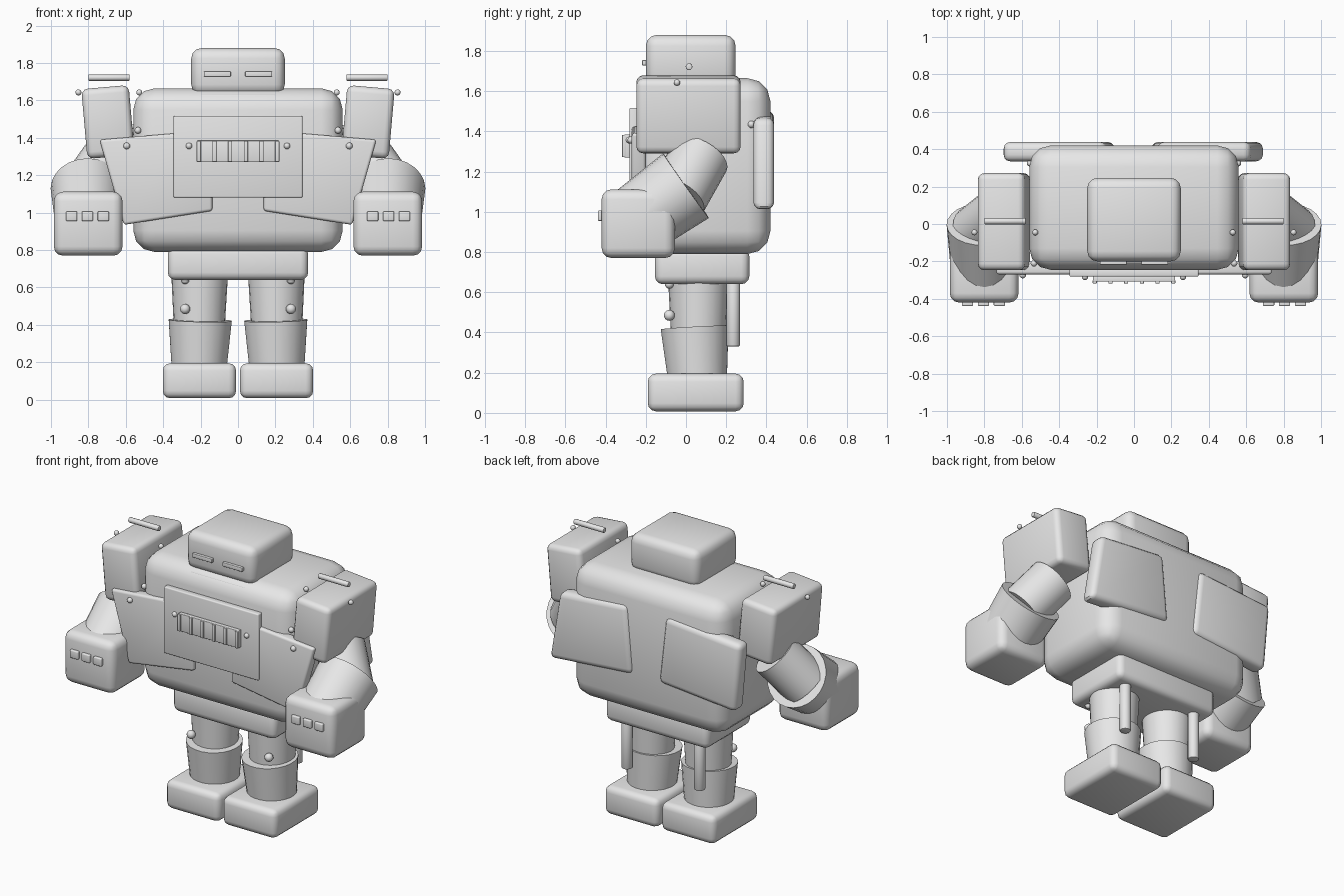
import bpy, bmesh, math
from mathutils import Vector, Matrix

if "Cube" in bpy.data.objects:
    bpy.data.objects.remove(bpy.data.objects["Cube"])

grey = bpy.data.materials.new("plain_grey")
grey.diffuse_color = (0.8, 0.8, 0.8, 1)
grey.use_nodes = True
grey.node_tree.nodes["Principled BSDF"].inputs["Base Color"].default_value = grey.diffuse_color
SIDES = (("left", -1), ("right", 1))


def finish(name, bm, bevel=0.0, segments=3):
    """Bevel the sharp edges, then turn the mesh into a smooth shaded object."""
    bmesh.ops.recalc_face_normals(bm, faces=bm.faces)
    if bevel:
        edges = [e for e in bm.edges if e.calc_face_angle(0) > 0.7]
        bmesh.ops.bevel(bm, geom=edges, offset=bevel, segments=segments,
                        profile=0.5, affect='EDGES', clamp_overlap=True)
    mesh = bpy.data.meshes.new(name)
    bm.to_mesh(mesh)
    bm.free()
    mesh.materials.append(grey)
    ob = bpy.data.objects.new(name, mesh)
    bpy.context.collection.objects.link(ob)
    bpy.ops.object.select_all(action='DESELECT')
    ob.select_set(True)
    bpy.context.view_layer.objects.active = ob
    bpy.ops.object.shade_smooth_by_angle(angle=math.radians(35))
    return ob


def box(name, lo, hi, bevel=0.0, tilt=0.0, segments=3):
    lo, hi = Vector(lo), Vector(hi)
    bm = bmesh.new()
    bmesh.ops.create_cube(bm, size=1)
    size = hi - lo
    mat = (Matrix.Translation((lo + hi) / 2) @ Matrix.Rotation(tilt, 4, 'Y')
           @ Matrix.Diagonal((*size, 1)))
    bm.transform(mat)
    return finish(name, bm, bevel, segments)


def mirror_box(name, lo, hi, bevel=0.0, tilt=0.0):
    """Box given for the +x side, built on both sides."""
    for side, s in SIDES:
        xs = sorted((s * lo[0], s * hi[0]))
        box(f"{side}_{name}", (xs[0], lo[1], lo[2]), (xs[1], hi[1], hi[2]), bevel, s * tilt)


def tube(name, a, b, r1, r2, bevel=0.0, sides=24):
    a, b = Vector(a), Vector(b)
    bm = bmesh.new()
    bmesh.ops.create_cone(bm, cap_ends=True, segments=sides, radius1=r1,
                          radius2=r2, depth=(b - a).length)
    rot = (b - a).to_track_quat('Z', 'Y').to_matrix().to_4x4()
    bm.transform(Matrix.Translation((a + b) / 2) @ rot)
    return finish(name, bm, bevel, 2)


def mirror_tube(name, a, b, r1, r2, bevel=0.0, sides=24):
    for side, s in SIDES:
        tube(f"{side}_{name}", (s * a[0], *a[1:]), (s * b[0], *b[1:]), r1, r2, bevel, sides)


def bolts(name, x, y, z, r):
    for side, s in SIDES:
        bm = bmesh.new()
        bmesh.ops.create_uvsphere(bm, u_segments=12, v_segments=8, radius=r)
        bm.transform(Matrix.Translation((s * x, y, z)))
        finish(f"{side}_{name}", bm)


def plate(name, outline, y0, y1, bevel):
    """Outline in x and z, extruded from y0 to y1."""
    bm = bmesh.new()
    face = bm.faces.new([bm.verts.new((x, y0, z)) for x, z in outline])
    new = bmesh.ops.extrude_face_region(bm, geom=[face])["geom"]
    for v in new:
        if isinstance(v, bmesh.types.BMVert):
            v.co.y = y1
    return finish(name, bm, bevel)


# Torso, pelvis, head
box("torso", (-0.56, -0.245, 0.79), (0.56, 0.42, 1.665), 0.115)
box("pelvis", (-0.375, -0.155, 0.64), (0.375, 0.315, 0.82), 0.04)
box("head", (-0.25, -0.20, 1.63), (0.25, 0.247, 1.88), 0.055)
box("collar", (-0.2, -0.212, 1.60), (0.2, 0.2, 1.632), 0.008)
mirror_box("eye", (0.038, -0.218, 1.728), (0.182, -0.19, 1.755), 0.004)

# Chest panels on both sides and the centre plate
for side, s in SIDES:
    pts = [(-0.74, 1.39), (-0.33, 1.425), (-0.14, 1.40), (-0.137, 1.01), (-0.61, 0.935)]
    plate(f"{side}_chest_panel", [(-s * x, z) for x, z in pts], -0.27, -0.20, 0.015)
box("chest_plate", (-0.345, -0.282, 1.08), (0.345, -0.24, 1.517), 0.008)

# Vent with upright slats
box("vent", (-0.22, -0.308, 1.27), (0.22, -0.28, 1.385), 0.004)
for i in range(6):
    x = -0.21 + i * 0.084
    box(f"vent_slat_{i + 1}", (x - 0.011, -0.318, 1.272), (x + 0.011, -0.30, 1.383), 0.003)

bolts("vent_bolt", 0.262, -0.283, 1.357, 0.017)
bolts("chest_panel_bolt", 0.595, -0.273, 1.357, 0.018)
bolts("upper_chest_bolt", 0.535, -0.21, 1.44, 0.018)
bolts("rear_bolt", 0.555, 0.325, 1.435, 0.018)

# Back panels, one flared and one slanted
plate("right_back_panel", [(0.13, 1.505), (0.62, 1.465), (0.695, 1.01), (0.09, 1.06)],
      0.335, 0.438, 0.035)
plate("left_back_panel", [(-0.15, 1.505), (-0.70, 1.46), (-0.66, 1.01), (-0.10, 1.06)],
      0.335, 0.438, 0.035)

# Shoulders with top handles and bolts
mirror_box("shoulder", (0.568, -0.247, 1.298), (0.822, 0.272, 1.672), 0.035, math.radians(5))
mirror_tube("shoulder_handle", (0.58, 0.015, 1.722), (0.80, 0.015, 1.722), 0.017, 0.017, 0.004, 12)
bolts("outer_shoulder_bolt", 0.853, -0.045, 1.643, 0.016)
bolts("inner_shoulder_bolt", 0.528, -0.045, 1.643, 0.016)

# Arms and fists
mirror_tube("upper_arm", (0.695, 0.07, 1.275), (0.84, -0.045, 1.07), 0.15, 0.15)
mirror_tube("forearm", (0.805, 0.0, 1.13), (0.80, -0.24, 0.96), 0.197, 0.18)
mirror_box("fist", (0.617, -0.42, 0.77), (0.985, -0.055, 1.112), 0.05)
for i, x in enumerate((0.72, 0.805, 0.89)):
    mirror_box(f"knuckle_{i + 1}", (x - 0.03, -0.438, 0.955), (x + 0.03, -0.41, 1.007), 0.006)

# Legs
mirror_tube("thigh", (0.207, 0.062, 0.40), (0.205, 0.062, 0.68), 0.137, 0.152)
mirror_tube("shin", (0.208, 0.057, 0.17), (0.202, 0.043, 0.425), 0.148, 0.17)
mirror_box("foot", (0.01, -0.19, 0.008), (0.402, 0.287, 0.195), 0.04)
mirror_tube("calf_rod", (0.265, 0.235, 0.33), (0.265, 0.235, 0.66), 0.034, 0.034, 0.008, 16)
bolts("knee_bolt", 0.283, -0.083, 0.485, 0.027)
bolts("hip_bolt", 0.283, -0.083, 0.64, 0.022)
